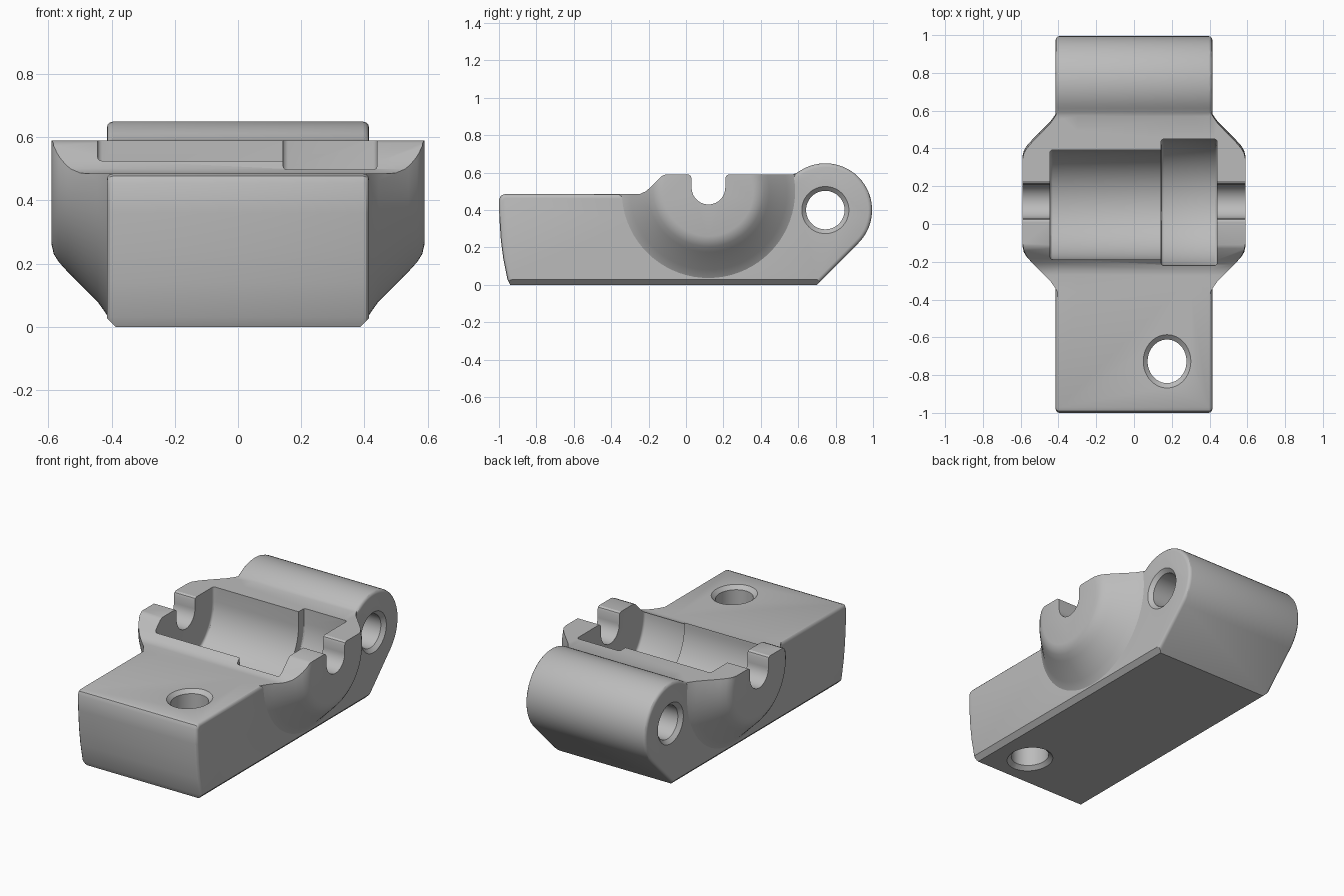
import bpy, bmesh
from math import sin, cos, pi, radians
from mathutils import Matrix, Vector

cube = bpy.data.objects.get("Cube")
if cube:
    bpy.data.objects.remove(cube, do_unlink=True)

grey = bpy.data.materials.new("plain_grey")
grey.use_nodes = True
grey.diffuse_color = (0.5, 0.5, 0.5, 1)
grey.node_tree.nodes["Principled BSDF"].inputs["Base Color"].default_value = (0.5, 0.5, 0.5, 1)

HALF = 0.415                    # half width of the main body
AXIS_Y, AXIS_Z = 0.12, 0.5      # axis shared by the bosses and the cradle


def finish(name, bm):
    bmesh.ops.recalc_face_normals(bm, faces=bm.faces)
    mesh = bpy.data.meshes.new(name)
    bm.to_mesh(mesh)
    bm.free()
    obj = bpy.data.objects.new(name, mesh)
    bpy.context.collection.objects.link(obj)
    mesh.materials.append(grey)
    return obj


def arc(cy, cz, r, start, end, n):
    angles = [radians(start + (end - start) * i / n) for i in range(n + 1)]
    return [(cy + r * cos(a), cz + r * sin(a)) for a in angles]


def prism_bm(profile, x0, x1, bevel=0.0):
    """Side profile (y, z) extruded along x, with rounded end rims."""
    bm = bmesh.new()
    ends = [[bm.verts.new((x, y, z)) for y, z in profile] for x in (x0, x1)]
    caps = [bm.faces.new(e) for e in ends]
    n = len(profile)
    for i in range(n):
        j = (i + 1) % n
        bm.faces.new((ends[0][i], ends[0][j], ends[1][j], ends[1][i]))
    bmesh.ops.recalc_face_normals(bm, faces=bm.faces)
    if bevel:
        rims = [e for f in caps for e in f.edges]
        bmesh.ops.bevel(bm, geom=rims, offset=bevel, segments=3, profile=0.5, affect='EDGES')
    return bm


def lathe(name, profile, matrix, steps=64):
    """Profile (distance along x, radius) turned around the x axis."""
    bm = bmesh.new()
    rings = [[bm.verts.new(matrix @ Vector((x, r * cos(2 * pi * i / steps), r * sin(2 * pi * i / steps))))
              for i in range(steps)] for x, r in profile]
    for a, b in zip(rings, rings[1:]):
        for i in range(steps):
            j = (i + 1) % steps
            bm.faces.new((a[i], a[j], b[j], b[i]))
    bm.faces.new(rings[0])
    bm.faces.new(rings[-1])
    return finish(name, bm)


def apply(obj, mod):
    with bpy.context.temp_override(object=obj, active_object=obj, selected_objects=[obj]):
        bpy.ops.object.modifier_apply(modifier=mod.name)


def combine(obj, other, operation):
    mod = obj.modifiers.new("combine", 'BOOLEAN')
    mod.operation, mod.object, mod.solver = operation, other, 'EXACT'
    apply(obj, mod)
    bpy.data.objects.remove(other, do_unlink=True)


# Main body: side profile with a round hinge knuckle at the back
ramp = [(-0.11, 0.59), (-0.13, 0.582), (-0.19, 0.522), (-0.215, 0.5), (-0.245, 0.487), (-0.27, 0.485)]
outline = [(-0.94, 0), (0.70, 0)]
outline += arc(0.745, 0.4, 0.25, -45, 122, 28)
outline += [(0.59, 0.598), (0.57, 0.59)] + ramp
outline += [(-0.97, 0.485), (-0.99, 0.477), (-1, 0.455), (-0.998, 0.36),
            (-0.99, 0.24), (-0.977, 0.14), (-0.955, 0.03)]
bm = prism_bm(outline, -HALF, HALF, 0.02)

# Straight chamfers along the two lower side edges
for side in (-1, 1):
    cut = bmesh.ops.bisect_plane(bm, geom=bm.verts[:] + bm.edges[:] + bm.faces[:],
                                 plane_co=(side * HALF, 0, 0.028), plane_no=(side, 0, -1),
                                 clear_outer=True)
    edges = [e for e in cut["geom_cut"] if isinstance(e, bmesh.types.BMEdge)]
    bmesh.ops.holes_fill(bm, edges=[e for e in edges if e.is_boundary], sides=0)
body = finish("hinge_block", bm)

# Flared round bosses on both sides, trimmed to the body's top line
for side in (-1, 1):
    flare = [(0.3, 0.48), (0.405, 0.48), (0.42, 0.455), (0.445, 0.42), (0.54, 0.325),
             (0.567, 0.295), (0.583, 0.27), (0.59, 0.24)]
    boss = lathe("side_boss", [(side * x, r) for x, r in flare],
                 Matrix.Translation((0, AXIS_Y, AXIS_Z)), 72)
    above = [(0.9, 1.2), (0.9, 0.59)] + ramp + [(-0.6, 0.485), (-0.6, 1.2)]
    combine(boss, finish("trim", prism_bm(above, -0.8, 0.8)), 'DIFFERENCE')
    combine(body, boss, 'UNION')

# Stepped cradle: two round-bottomed pockets of different radius
for x0, x1, y, r in ((-0.445, 0.16, 0.103, 0.29), (0.143, 0.44, 0.115, 0.335)):
    pocket = arc(y, AXIS_Z, r, 180, 360, 40) + [(y + r, 0.9), (y - r, 0.9)]
    combine(body, finish("pocket", prism_bm(pocket, x0, x1, 0.015)), 'DIFFERENCE')

# Open pin slot through both side walls, with eased top edges
slot = arc(AXIS_Y, 0.52, 0.09, 180, 360, 20)
for s in (1, -1):
    lip = [(0.09, 0.57), (0.095, 0.583), (0.108, 0.591), (0.108, 0.8)]
    slot += [(AXIS_Y + s * dy, z) for dy, z in lip[::s]]
combine(body, finish("slot", prism_bm(slot, -0.8, 0.8)), 'DIFFERENCE')


# Countersunk through holes: hinge pin across, fixing hole straight down
def hole(low, high, matrix):
    r, rim, sink = 0.103, 0.126, 0.022
    profile = [(low - 0.05, rim), (low, rim), (low + sink, r),
               (high - sink, r), (high, rim), (high + 0.05, rim)]
    combine(body, lathe("hole", profile, matrix, 48), 'DIFFERENCE')


hole(-HALF, HALF, Matrix.Translation((0.0, 0.745, 0.4)))
upright = Matrix.Rotation(-pi / 2, 4, 'Y')
oval = Matrix.Diagonal((1, 1.12, 1, 1))
hole(0, 0.485, Matrix.Translation((0.175, -0.727, 0)) @ oval @ upright)

# Smooth shading with crisp edges
bpy.ops.object.select_all(action='DESELECT')
body.select_set(True)
bpy.context.view_layer.objects.active = body
bpy.ops.object.shade_smooth_by_angle(angle=radians(30))
